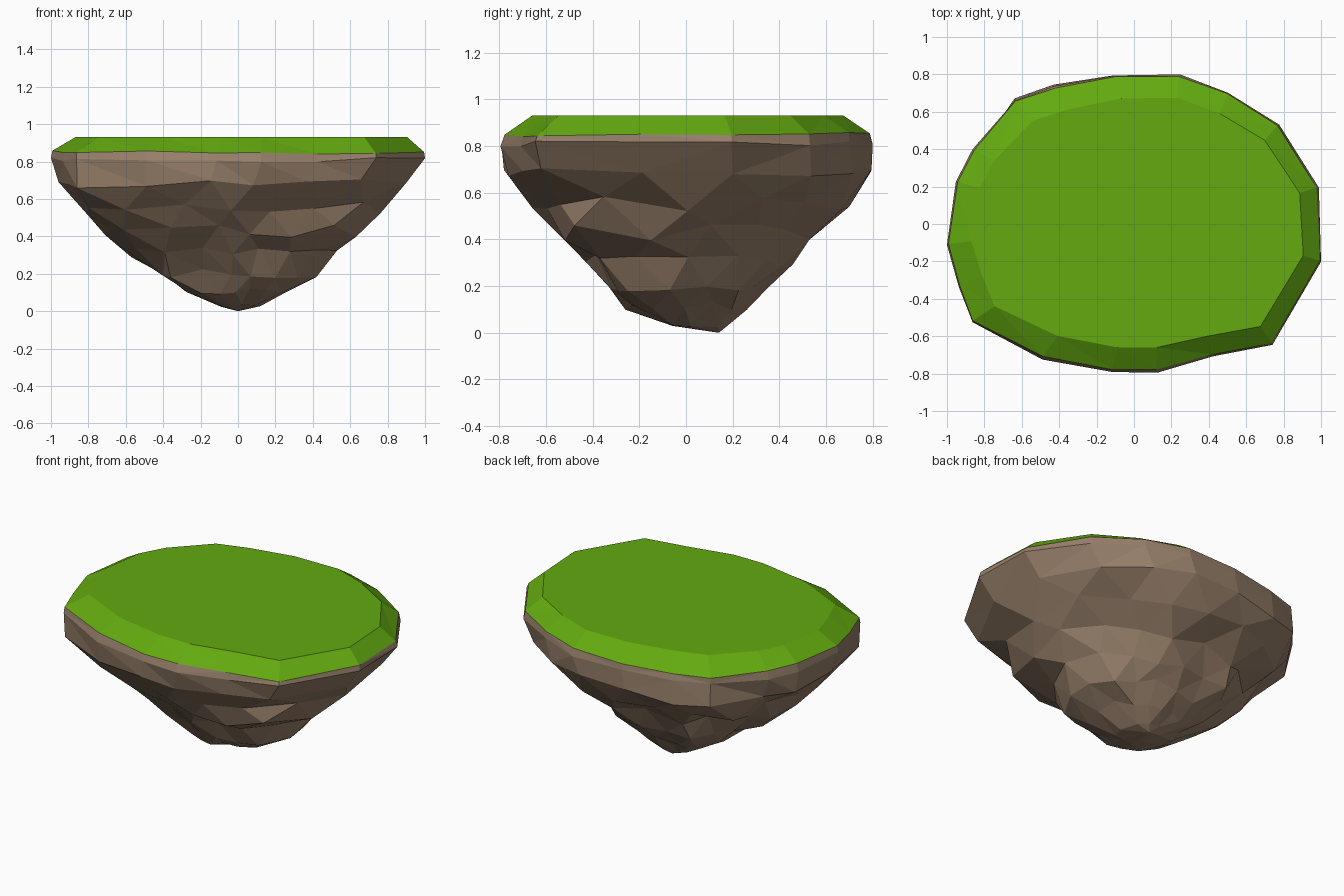
import bpy, bmesh, random
from mathutils import Vector

random.seed(4)
cube = bpy.data.objects.get("Cube")
if cube:
    bpy.data.objects.remove(cube)


def material(name, color):
    m = bpy.data.materials.new(name)
    m.use_nodes = True
    m.diffuse_color = (*color, 1)
    m.node_tree.nodes["Principled BSDF"].inputs["Base Color"].default_value = (*color, 1)
    return m


earth = material("brown earth", (0.31, 0.215, 0.145))
green = material("grass green", (0.125, 0.40, 0.005))

# Plan outline, counter-clockwise
OUTLINE = [Vector(p) for p in (
    (0.98, 0.2), (0.77, 0.53), (0.5, 0.7), (0.24, 0.79), (-0.1, 0.79), (-0.42, 0.73),
    (-0.64, 0.66), (-0.86, 0.4), (-0.95, 0.23), (-1, -0.1), (-0.94, -0.32), (-0.87, -0.51),
    (-0.49, -0.7), (-0.12, -0.77), (0.12, -0.77), (0.42, -0.69), (0.74, -0.63), (1, -0.19))]


def ring(bm, z, x0, x1, y0, y1, rough=0, lift=0, shift=0):
    """Add the outline, roughened and fitted to the given extents."""
    pts = []
    for i, p in enumerate(OUTLINE):
        q = p.lerp(OUTLINE[(i + 1) % len(OUTLINE)], shift)
        pts.append(q * (1 + random.uniform(-rough, rough)))
    ax, bx = min(p.x for p in pts), max(p.x for p in pts)
    ay, by = min(p.y for p in pts), max(p.y for p in pts)
    return [bm.verts.new((x0 + (p.x - ax) / (bx - ax) * (x1 - x0),
                          y0 + (p.y - ay) / (by - ay) * (y1 - y0),
                          z + random.uniform(-lift, lift))) for p in pts]


def skin(bm, lower, upper, slot):
    n = len(lower)
    for i in range(n):
        j = (i + 1) % n
        bm.faces.new((lower[i], lower[j], upper[j], upper[i])).material_index = slot


# Rings from bottom to top: height, x range, y range, roughness, height variation, stagger
LEVELS = [
    (0.03, -0.10, 0.12, -0.07, 0.18, 0.05, 0.008, 0),
    (0.11, -0.28, 0.26, -0.26, 0.26, 0.06, 0.02, 0.5),
    (0.20, -0.40, 0.42, -0.33, 0.35, 0.06, 0.025, 0),
    (0.31, -0.57, 0.53, -0.43, 0.46, 0.07, 0.03, 0.5),
    (0.43, -0.71, 0.65, -0.56, 0.53, 0.06, 0.035, 0),
    (0.55, -0.84, 0.76, -0.66, 0.70, 0.05, 0.035, 0.5),
    (0.68, -0.96, 0.90, -0.78, 0.795, 0.02, 0.025, 0),
    (0.81, -1.00, 1.00, -0.795, 0.80, 0.008, 0.012, 0),
    (0.85, -0.992, 0.995, -0.778, 0.788, 0, 0.01, 0),
    (0.93, -0.87, 0.905, -0.66, 0.675, 0.01, 0, 0)]
bm = bmesh.new()
rings = [ring(bm, *level) for level in LEVELS]
for a, b in zip(rings, rings[1:]):
    # Only the bevel above the rim is grass
    skin(bm, a, b, 1 if b is rings[-1] else 0)
bm.faces.new(rings[-1]).material_index = 1

# Pointed tip under the rock
tip = bm.verts.new((0.0, 0.14, 0.0))
for i, v in enumerate(rings[0]):
    bm.faces.new((tip, rings[0][(i + 1) % len(OUTLINE)], v))

# Thin out the crowded lower points into broader, irregular facets
crowded = [v for r in rings[:6] for v in r]
bmesh.ops.remove_doubles(bm, verts=crowded, dist=0.06)
quads = [f for f in bm.faces if len(f.verts) == 4]
bmesh.ops.triangulate(bm, faces=quads, quad_method='SHORT_EDGE')
bmesh.ops.recalc_face_normals(bm, faces=bm.faces)

me = bpy.data.meshes.new("floating_island")
bm.to_mesh(me)
bm.free()
me.materials.append(earth)
me.materials.append(green)
bpy.context.collection.objects.link(bpy.data.objects.new("floating_island", me))
